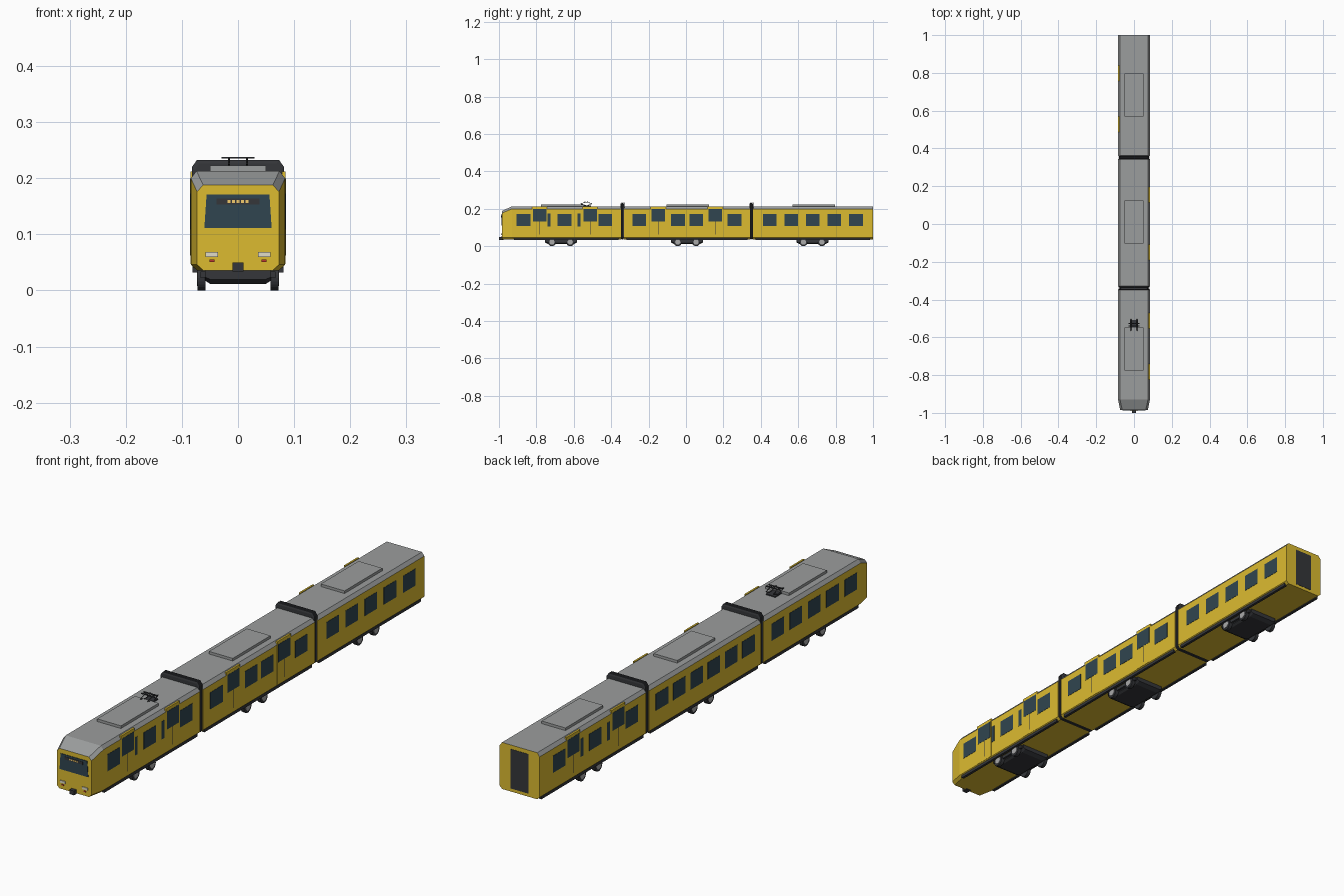
import bpy, bmesh, math
from mathutils import Vector

if "Cube" in bpy.data.objects:
    bpy.data.objects.remove(bpy.data.objects["Cube"])


def mat(name, col):
    m = bpy.data.materials.new(name)
    m.diffuse_color = (*col, 1)
    m.use_nodes = True
    m.node_tree.nodes["Principled BSDF"].inputs["Base Color"].default_value = m.diffuse_color
    return m


YELLOW = mat("yellow_paint", (0.72, 0.50, 0.03))
GREY = mat("roof_grey", (0.33, 0.34, 0.34))
GLASS = mat("dark_glass", (0.03, 0.06, 0.08))
DARK = mat("dark_rubber", (0.035, 0.037, 0.042))
METAL = mat("wheel_metal", (0.4, 0.4, 0.4))
LAMP = mat("lamp", (0.75, 0.72, 0.58))
RED = mat("tail_lamp", (0.5, 0.04, 0.03))
AMBER = mat("display_amber", (0.9, 0.6, 0.15))


def finish(name, bm, *mats):
    bmesh.ops.recalc_face_normals(bm, faces=bm.faces)
    me = bpy.data.meshes.new(name)
    bm.to_mesh(me)
    bm.free()
    for m in mats:
        me.materials.append(m)
    ob = bpy.data.objects.new(name, me)
    bpy.context.collection.objects.link(ob)
    return ob


def box(name, x, y, z, m):
    """Box from (min, max) pairs."""
    bm = bmesh.new()
    bmesh.ops.create_cube(bm, size=1)
    for v in bm.verts:
        v.co = Vector([a + (b - a) * (c + 0.5) for (a, b), c in zip((x, y, z), v.co)])
    return finish(name, bm, m)


def loft(name, sections, *mats):
    """Skin mirrored half profiles [(y, [(x, z), ...]), ...] along y."""
    bm = bmesh.new()
    rings = []
    for y, half in sections:
        pts = half + [(-x, z) for x, z in reversed(half)]
        rings.append([bm.verts.new((x, y, z)) for x, z in pts])
    n = len(rings[0])
    for a, b in zip(rings, rings[1:]):
        for i in range(n):
            bm.faces.new((a[i], a[(i + 1) % n], b[(i + 1) % n], b[i]))
    bm.faces.new(rings[0])
    bm.faces.new(rings[-1])
    bmesh.ops.recalc_face_normals(bm, faces=bm.faces)
    if len(mats) > 1:  # upward faces take the roof colour
        for f in bm.faces:
            f.material_index = int(f.normal.z > 0.25)
    return finish(name, bm, *mats)


def cylinder(name, a, b, r, m, sides=24):
    a, b = Vector(a), Vector(b)
    bm = bmesh.new()
    bmesh.ops.create_cone(bm, cap_ends=True, segments=sides, radius1=r, radius2=r, depth=(b - a).length)
    ob = finish(name, bm, m)
    ob.rotation_euler = (b - a).to_track_quat('Z', 'Y').to_euler()
    ob.location = (a + b) / 2
    return ob


def side_panel(name, s, y, w, z, x, m):
    """Plate on side s (+1 right, -1 left) reaching outwards to x."""
    return box(name, sorted((s * 0.078, s * x)), (y - w / 2, y + w / 2), z, m)


def window(s, y, w=0.074, z=(0.109, 0.173)):
    side_panel("side_window", s, y, w, z, 0.085, GLASS)


def door(s, y):
    side_panel("door_leaf", s, y, 0.082, (0.047, 0.212), 0.0848, YELLOW)
    side_panel("door_window", s, y, 0.072, (0.132, 0.2), 0.0856, GLASS)
    side_panel("door_seam", s, y, 0.003, (0.062, 0.132), 0.0852, DARK)


# car bodies, the first with a tapered cab
BODY = [(0.073, 0.036), (0.084, 0.046), (0.084, 0.2), (0.074, 0.213)]
NOSE = [(0.062, 0.036), (0.073, 0.046), (0.073, 0.176), (0.062, 0.188)]
loft("cab_car_body", [(-0.985, NOSE), (-0.93, BODY), (-0.347, BODY)], YELLOW, GREY)
loft("middle_car_body", [(-0.331, BODY), (0.343, BODY)], YELLOW, GREY)
loft("end_car_body", [(0.359, BODY), (1.0, BODY)], YELLOW, GREY)

# ribbed gangway bellows between cars
OUTER = [(0.073, 0.036), (0.082, 0.046), (0.082, 0.22), (0.073, 0.233)]
INNER = [(0.07, 0.04), (0.077, 0.05), (0.077, 0.215), (0.069, 0.226)]
for yc in (-0.339, 0.351):
    secs = []
    for k in (-1, 0, 1):
        c = yc + k * 0.0072
        secs += [(c - 0.0034, INNER), (c - 0.0015, OUTER), (c + 0.0015, OUTER), (c + 0.0034, INNER)]
    loft("gangway_bellows", secs, DARK)

# roof units and lower sills
for y0, y1 in ((-0.775, -0.548), (-0.103, 0.124), (0.569, 0.796)):
    box("roof_unit", (-0.05, 0.05), (y0, y1), (0.21, 0.223), GREY)
for y0, y1 in ((-0.92, -0.36), (-0.318, 0.33), (0.372, 0.985)):
    for s in (-1, 1):
        box("side_sill", sorted((s * 0.071, s * 0.081)), (y0, y1), (0.032, 0.043), DARK)

# sides with doors: the end car repeats the cab car turned half round
for s, c in ((1, -0.665), (-1, 0.68)):
    for d in (-0.203, 0.015, 0.233):
        window(s, c + s * d)
    for d in (-0.118, 0.152):
        door(s, c + s * d)
    for d in (-0.067, 0.093):
        window(s, c + s * d, 0.016, (0.106, 0.174))
for y in (-0.25, -0.042, 0.055, 0.26):
    window(1, y)
for y in (-0.149, 0.156):
    door(1, y)

# sides without doors
for i in range(5):
    window(1, 0.448 + i * 0.115)
    window(-1, -0.43 - i * 0.11)
for i in range(6):
    window(-1, -0.255 + i * 0.104)

# cab front: windscreen, display, lamps, coupler
F = -0.985
GLASS_PROFILE = [(0.06, 0.111), (0.056, 0.171)]
loft("windscreen", [(F - 0.002, GLASS_PROFILE), (F + 0.004, GLASS_PROFILE)], GLASS)
box("destination_display", (-0.038, 0.038), (F - 0.003, F), (0.153, 0.164), DARK)
for i in range(5):
    x = (i - 2) * 0.008
    box("display_lamp", (x - 0.003, x + 0.003), (F - 0.004, F), (0.156, 0.161), AMBER)
for s in (-1, 1):
    box("headlight", sorted((s * 0.036, s * 0.058)), (F - 0.003, F + 0.002), (0.06, 0.069), LAMP)
    box("tail_light", sorted((s * 0.042, s * 0.051)), (F - 0.003, F + 0.002), (0.051, 0.055), RED)
box("coupler", (-0.01, 0.01), (-1.0, F + 0.01), (0.034, 0.05), DARK)

# rear gangway door
box("rear_gangway_door", (-0.037, 0.037), (0.99, 1.001), (0.048, 0.198), DARK)

# bogies
FRAME = [(0.05, 0.012), (0.059, 0.018), (0.059, 0.037)]
FRAME_END = [(0.05, 0.02), (0.059, 0.024), (0.059, 0.037)]
for yc in (-0.668, 0.005, 0.677):
    loft("bogie_frame", [(yc - 0.086, FRAME_END), (yc - 0.07, FRAME),
                         (yc + 0.07, FRAME), (yc + 0.086, FRAME_END)], DARK)
    for s in (-1, 1):
        box("bogie_side_beam", sorted((s * 0.055, s * 0.067)), (yc - 0.08, yc + 0.08), (0.022, 0.034), DARK)
    for y in (yc - 0.049, yc + 0.049):
        cylinder("axle", (-0.07, y, 0.022), (0.07, y, 0.022), 0.005, METAL, 12)
        for s in (-1, 1):
            cylinder("wheel", (s * 0.058, y, 0.022), (s * 0.072, y, 0.022), 0.022, DARK)
            cylinder("wheel_hub", (s * 0.07, y, 0.022), (s * 0.0735, y, 0.022), 0.014, METAL)

# pantograph: base, folded arms, collector bars
box("pantograph_base", (-0.02, 0.02), (-0.55, -0.508), (0.212, 0.217), DARK)
for s in (-1, 1):
    x = s * 0.016
    knee = [(x, -0.535, 0.217), (x, -0.565, 0.227), (x, -0.532, 0.236), (x, -0.503, 0.227), (x, -0.528, 0.217)]
    for a, b in zip(knee, knee[1:]):
        cylinder("pantograph_arm", a, b, 0.0015, DARK, 8)
for y in (-0.54, -0.526):
    box("collector_bar", (-0.029, 0.029), (y - 0.003, y + 0.003), (0.235, 0.238), DARK)
